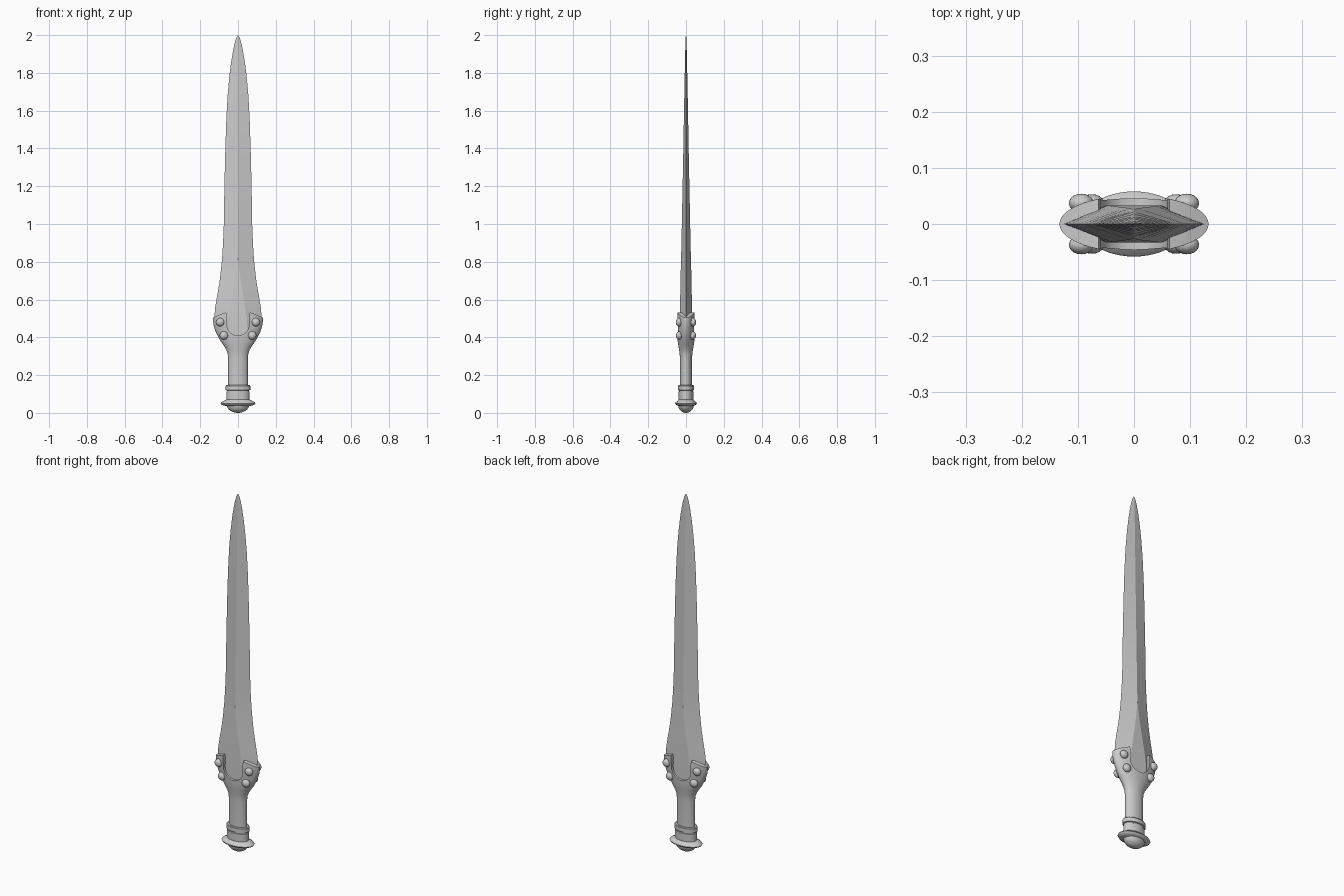
import bpy, bmesh
from math import sin, cos, pi, radians

if "Cube" in bpy.data.objects:
    bpy.data.objects.remove(bpy.data.objects["Cube"])


def finish(name, bm, angle=30):
    bmesh.ops.remove_doubles(bm, verts=bm.verts, dist=1e-5)
    bmesh.ops.recalc_face_normals(bm, faces=bm.faces)
    me = bpy.data.meshes.new(name)
    bm.to_mesh(me)
    bm.free()
    ob = bpy.data.objects.new(name, me)
    bpy.context.collection.objects.link(ob)
    smooth(ob, angle)
    return ob


def smooth(ob, angle):
    bpy.ops.object.select_all(action='DESELECT')
    ob.select_set(True)
    bpy.context.view_layer.objects.active = ob
    bpy.ops.object.shade_smooth_by_angle(angle=radians(angle))


def loft(name, rings, angle=30):
    """Skin a stack of closed rings and cap both ends."""
    bm = bmesh.new()
    vs = [[bm.verts.new(p) for p in r] for r in rings]
    n = len(vs[0])
    for a, b in zip(vs, vs[1:]):
        for i in range(n):
            j = (i + 1) % n
            bm.faces.new((a[i], a[j], b[j], b[i]))
    bm.faces.new(vs[0][::-1])
    bm.faces.new(vs[-1])
    return finish(name, bm, angle)


def ellipse(z, rx, ry, n=48):
    return [(rx * cos(2 * pi * i / n), ry * sin(2 * pi * i / n), z) for i in range(n)]


def blade_ring(z, w, t, r):
    return [(w, 0, z), (r, t, z), (-r, t, z), (-w, 0, z), (-r, -t, z), (r, -t, z)]


# blade: diamond section whose ridge splits into a flat panel near the hilt
blade = [(0.38, .072, .033, .045), (0.42, .098, .033, .05), (0.46, .115, .033, .05),
         (0.50, .125, .033, .047), (0.55, .122, .032, .040), (0.60, .114, .031, .031),
         (0.65, .105, .030, .023), (0.70, .097, .029, .015), (0.75, .091, .028, .008),
         (0.82, .084, .026, 0), (0.90, .079, .024, 0), (1.00, .075, .022, 0),
         (1.20, .072, .018, 0), (1.40, .067, .014, 0), (1.55, .062, .0115, 0),
         (1.68, .055, .009, 0), (1.78, .046, .007, 0), (1.86, .036, .0055, 0),
         (1.92, .026, .004, 0), (1.96, .017, .003, 0), (1.985, .009, .002, 0),
         (2.0, .0005, .0005, 0)]
loft("blade", [blade_ring(*s) for s in blade], 14)

# grip flaring into the guard
guard = loft("grip_and_guard", [ellipse(*s) for s in [
    (0.13, .052, .032), (0.29, .052, .032), (0.315, .055, .034), (0.335, .062, .037),
    (0.36, .078, .041), (0.38, .092, .044), (0.40, .104, .0455), (0.43, .118, .047),
    (0.46, .128, .049), (0.49, .133, .051), (0.51, .133, .051), (0.56, .130, .051)]])

# cutter: U-shaped notch plus sloping shoulders
half = [(.06 * sin(a), .47 - .06 * cos(a)) for a in [k * pi / 20 for k in range(1, 11)]]
half += [(.06, .515), (.063, .532), (.09, .523), (.135, .503), (.2, .47), (.2, .7)]
outline = [(-x, z) for x, z in reversed(half)] + [(0, .41)] + half
cutter = loft("notch_cutter", [[(x, y, z) for x, z in outline] for y in (-.15, .15)])
mod = guard.modifiers.new("notch", 'BOOLEAN')
mod.operation = 'DIFFERENCE'
mod.solver = 'EXACT'
mod.object = cutter
bpy.context.view_layer.objects.active = guard
bpy.ops.object.modifier_apply(modifier=mod.name)
bpy.data.objects.remove(cutter, do_unlink=True)
smooth(guard, 30)

# domed rivets on both faces
for sx in (-1, 1):
    for sy in (-1, 1):
        for x, z, y in ((.094, .48, .037), (.075, .41, .036)):
            bpy.ops.mesh.primitive_uv_sphere_add(segments=20, ring_count=12, radius=1,
                                                 location=(sx * x, sy * y, z))
            rivet = bpy.context.object
            rivet.name = "rivet"
            rivet.scale = (.022, .017, .022)
            smooth(rivet, 60)

# grooved collar at the end of the grip
loft("collar", [ellipse(*s) for s in [
    (.06, .061, .039), (.112, .061, .039), (.114, .058, .036), (.119, .058, .036),
    (.121, .065, .042), (.143, .065, .042), (.147, .062, .039)]])

# pommel flange and rounded end knob
loft("pommel_flange", [ellipse(*s) for s in [
    (.036, .060, .036), (.040, .078, .047), (.045, .089, .055), (.051, .093, .058),
    (.057, .089, .055), (.062, .078, .046), (.070, .064, .040)]], 40)
knob = [(.045 - .04 * sin(a) - .005 * sin(a), .06 * cos(a) + 1e-4, .042 * cos(a) + 1e-4)
        for a in [k * pi / 20 for k in range(10, -1, -1)]]
loft("pommel_knob", [ellipse(*s) for s in knob], 50)
